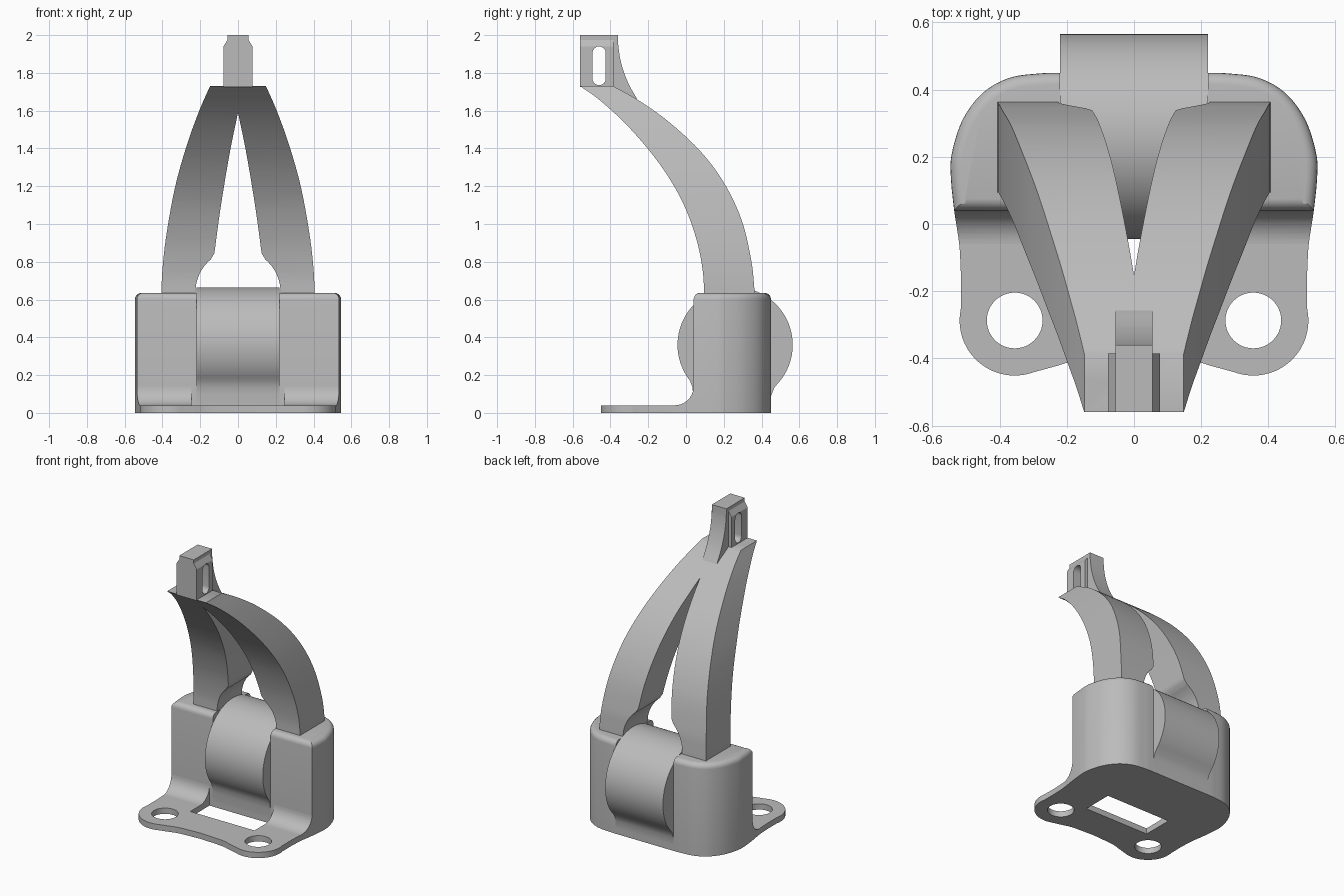
import bpy, bmesh, math
from mathutils import Vector

cube = bpy.data.objects.get("Cube")
if cube:
    bpy.data.objects.remove(cube, do_unlink=True)

grey = bpy.data.materials.new("plain grey")
grey.use_nodes = True
COLOUR = (0.5, 0.5, 0.5, 1)
grey.diffuse_color = COLOUR
grey.node_tree.nodes["Principled BSDF"].inputs["Base Color"].default_value = COLOUR


def spline(points, steps=6):
    """Smooth curve through the points."""
    pts = [Vector(p) for p in points]
    ext = [2 * pts[0] - pts[1]] + pts + [2 * pts[-1] - pts[-2]]
    out = []
    for a, b, c, d in zip(ext, ext[1:], ext[2:], ext[3:]):
        for i in range(steps):
            t = i / steps
            out.append(0.5 * (2 * b + (c - a) * t + (2 * a - 5 * b + 4 * c - d) * t ** 2
                              + (3 * b - a - 3 * c + d) * t ** 3))
    return [(p.x, p.y) for p in out + [pts[-1]]]


def arc(cx, cy, r, start, end, n=24):
    angles = [math.radians(start + (end - start) * i / n) for i in range(n + 1)]
    return [(cx + r * math.cos(a), cy + r * math.sin(a)) for a in angles]


def mirrored(half):
    """Close a half outline by mirroring it in x."""
    return half + [(-x, y) for x, y in reversed(half) if abs(x) > 1e-5]


def prism(name, profile, axis, lo, hi, bevel=None):
    """Extrude a profile along an axis; bevel picks edges to round by a rule."""
    bm = bmesh.new()
    place = {"x": lambda p, h: (h, *p), "y": lambda p, h: (p[0], h, p[1]),
             "z": lambda p, h: (*p, h)}[axis]
    low = [bm.verts.new(place(p, lo)) for p in profile]
    high = [bm.verts.new(place(p, hi)) for p in profile]
    bm.faces.new(low)
    bm.faces.new(high)
    for i in range(len(profile)):
        j = (i + 1) % len(profile)
        bm.faces.new((low[i], low[j], high[j], high[i]))
    bmesh.ops.recalc_face_normals(bm, faces=bm.faces)
    if bevel:
        bmesh.ops.bevel(bm, geom=[e for e in bm.edges if bevel(e)], offset=0.035,
                        segments=5, profile=0.5, affect="EDGES", clamp_overlap=False)
    mesh = bpy.data.meshes.new(name)
    bm.to_mesh(mesh)
    bm.free()
    mesh.materials.append(grey)
    obj = bpy.data.objects.new(name, mesh)
    bpy.context.collection.objects.link(obj)
    return obj


def carve(obj, cutter, operation="DIFFERENCE"):
    mod = obj.modifiers.new("carve", "BOOLEAN")
    mod.operation, mod.object, mod.solver = operation, cutter, "EXACT"
    bpy.context.view_layer.objects.active = obj
    bpy.ops.object.modifier_apply(modifier=mod.name)
    bpy.data.objects.remove(cutter, do_unlink=True)


PLATE, TOP, FRONT, INNER = 0.04, 0.635, 0.04, 0.22
parts = []

# Base plate with screw ears and a slot
side_curve = spline([(INNER, 0.45), (0.28, 0.448), (0.37, 0.435), (0.45, 0.39), (0.51, 0.31),
                     (0.542, 0.21), (0.545, 0.14), (0.535, FRONT), (0.52, -0.06), (0.515, -0.15)])
ear = arc(0.355, -0.287, 0.164, 12, -110, 20)
outline = mirrored(side_curve + ear + spline([(0.24, -0.425), (0.16, -0.405), (0, -0.395)]))
plate = prism("base_plate", outline, "z", 0, PLATE)
for s in (1, -1):
    carve(plate, prism("cutter", arc(s * 0.355, -0.287, 0.083, 0, 352.5, 47), "z", -1, 1))
carve(plate, prism("cutter", [(-0.245, -0.17), (0.245, -0.17), (0.245, FRONT), (-0.245, FRONT)],
                   "z", -1, 1))
parts.append(plate)

# Side housings with rounded tops, and the fillets at their feet
half = [p for p in side_curve if p[1] >= FRONT - 1e-5] + [(INNER, FRONT)]


def top_edge(e):
    return (all(v.co.z > TOP - 1e-4 for v in e.verts)
            and not all(abs(v.co.x) < INNER + 1e-4 for v in e.verts))


foot = [(FRONT, PLATE)] + arc(-0.06, 0.14, 0.1, 0, -90, 10)
for s, side in ((1, "left"), (-1, "right")):
    parts.append(prism(side + "_housing", [(s * x, y) for x, y in half], "z", PLATE, TOP, top_edge))
    fillet = prism(side + "_fillet", foot, "x", *sorted((s * 0.245, s * 0.6)))
    carve(fillet, prism("cutter", outline, "z", -0.5, 1), "INTERSECT")
    parts.append(fillet)

# Drum between the housings
drum = (arc(0.26, 0.36, 0.305, -38, 218, 64)
        + [(0.033, 0.14), (0.038, 0.1), (FRONT, PLATE), (0.45, PLATE), (0.45, 0.09), (0.468, 0.135)])
parts.append(prism("drum", drum, "x", -INNER, INNER))

# Forked arm: swept side profile trimmed by the tapering front profile
back_edge = spline([(0.365, 0.6), (0.36, 0.68), (0.345, 0.81), (0.295, 1.02), (0.2, 1.22),
                    (0.07, 1.392), (-0.1, 1.548), (-0.25, 1.654), (-0.385, 1.73)])
front_edge = spline([(-0.56, 1.73), (-0.45, 1.65), (-0.3, 1.51), (-0.14, 1.318), (-0.02, 1.12),
                     (0.055, 0.92), (0.09, 0.74), (0.095, 0.6)])
arm = prism("forked_arm", back_edge + front_edge, "x", -1, 1)
outer = spline([(0.148, 1.73), (0.205, 1.6), (0.27, 1.42), (0.332, 1.2), (0.378, 0.95),
                (0.4, 0.76), (0.407, 0.6)])
notch = arc(0, 0.64, 0.225, -10, 50, 12)
inner = notch + spline([(0.125, 0.845), (0.093, 1.08), (0.045, 1.37), (0, 1.59)])
carve(arm, prism("cutter", mirrored(outer + inner), "y", -1, 1), "INTERSECT")
parts.append(arm)

# Tip block with a chamfered head and a through slot
tip = prism("tip_block", mirrored([(0.077, 1.725), (0.077, 1.94), (0.055, 1.975), (0.055, 2)]),
            "y", -0.56, -0.385)
slot = arc(-0.46, 1.905, 0.035, 0, 180, 12) + arc(-0.46, 1.77, 0.035, 180, 360, 12)
carve(tip, prism("cutter", slot, "x", -1, 1))
parts.append(tip)

# Curved rib behind the tip
rib = spline([(-0.36, 2), (-0.357, 1.93), (-0.34, 1.84), (-0.305, 1.745), (-0.255, 1.655)])
parts.append(prism("tip_rib", rib + [(-0.385, 1.72), (-0.385, 2)], "x", -0.055, 0.055))

# Smooth the curved faces, keep corners sharp
bpy.ops.object.select_all(action="DESELECT")
for obj in parts:
    obj.select_set(True)
bpy.context.view_layer.objects.active = plate
bpy.ops.object.shade_smooth_by_angle(angle=math.radians(30))
